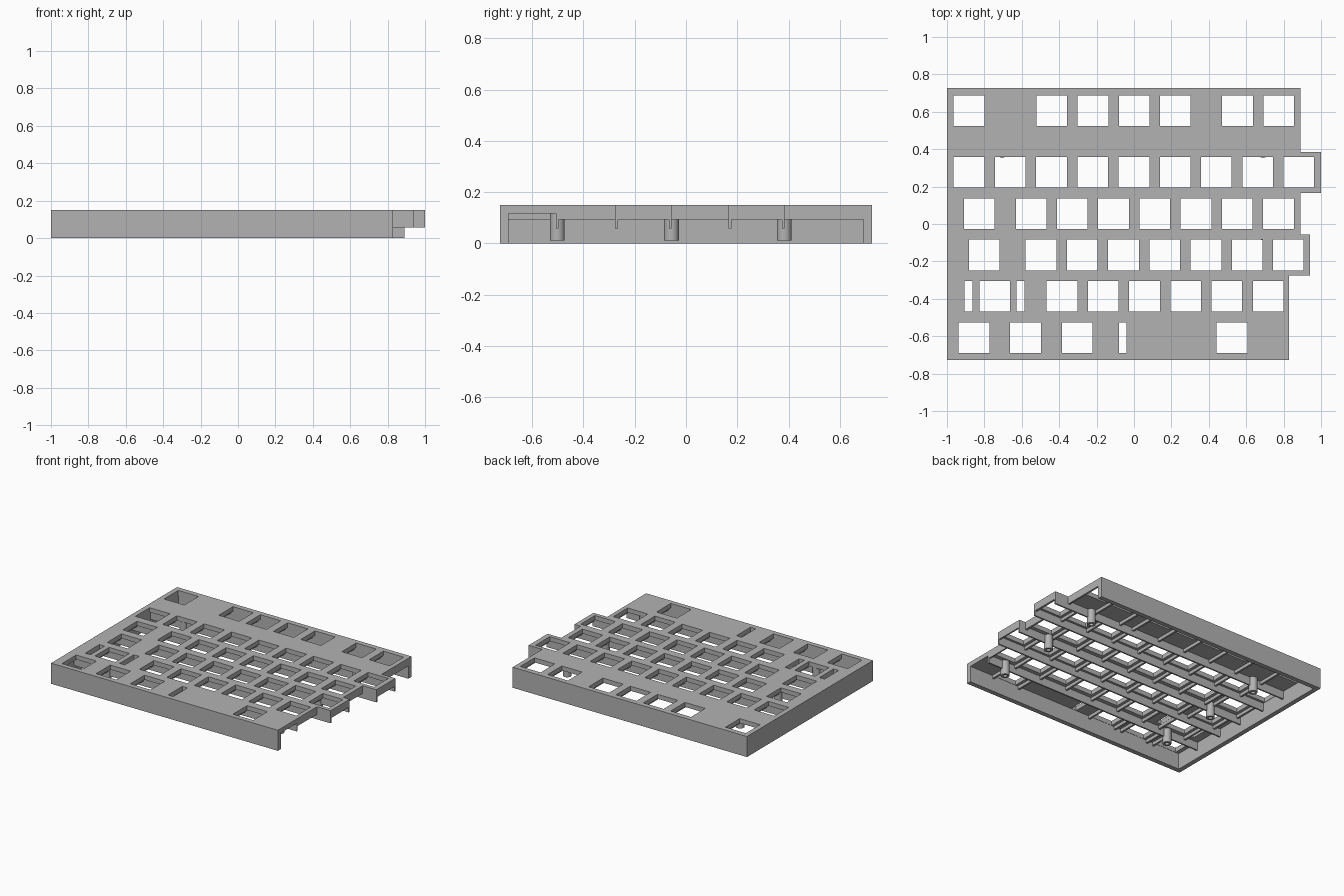
import bpy, bmesh, math
from mathutils import Matrix

cube = bpy.data.objects.get("Cube")
if cube:
    bpy.data.objects.remove(cube, do_unlink=True)

grey = bpy.data.materials.new("plain grey")
grey.use_nodes = True
COLOUR = (0.45, 0.45, 0.45, 1)
grey.diffuse_color = COLOUR
grey.node_tree.nodes["Principled BSDF"].inputs["Base Color"].default_value = COLOUR

# Main measures
TOP, PLATE, CROSS, RIB = 0.15, 0.117, 0.094, 0.058
BACK, LEFT, WALL = 0.726, -1.0, 0.034
HALF, CELL = 0.082, 0.11


def finish(name, bm):
    bmesh.ops.recalc_face_normals(bm, faces=bm.faces)
    mesh = bpy.data.meshes.new(name)
    bm.to_mesh(mesh)
    bm.free()
    mesh.materials.append(grey)
    obj = bpy.data.objects.new(name, mesh)
    bpy.context.collection.objects.link(obj)
    return obj


def add_box(bm, x0, x1, y0, y1, z0, z1):
    centre = Matrix.Translation(((x0 + x1) / 2, (y0 + y1) / 2, (z0 + z1) / 2))
    size = Matrix.Diagonal((x1 - x0, y1 - y0, z1 - z0, 1))
    bmesh.ops.create_cube(bm, size=1, matrix=centre @ size)


def run(start, count):
    return [start + 0.2204 * i for i in range(count)]


# Rows from back to front: key row centre, lower edge, right end, key centres, slit centres
rows = [
    (0.606, 0.385, 0.89, [-0.882] + run(-0.44, 4) + run(0.553, 2), []),
    (0.276, 0.166, 1.0, run(-0.882, 9), []),
    (0.055, -0.056, 0.89, [-0.828] + run(-0.55, 7), []),
    (-0.166, -0.276, 0.94, [-0.8] + run(-0.497, 7), []),
    (-0.386, -0.497, 0.83, [-0.745] + run(-0.385, 6), [-0.884, -0.606]),
    (-0.608, -BACK, 0.83, [-0.855, -0.58, -0.304, 0.524], [-0.06]),
]

# Stepped top plate
outline = [(LEFT, -BACK), (LEFT, BACK)]
upper = BACK
for _, lower, end, _, _ in rows:
    if outline[-1][0] == end:
        outline.pop()
    else:
        outline.append((end, upper))
    outline.append((end, lower))
    upper = lower
bm = bmesh.new()
base = bm.faces.new([bm.verts.new((x, y, PLATE)) for x, y in outline])
solid = bmesh.ops.extrude_face_region(bm, geom=[base])
bmesh.ops.translate(bm, vec=(0, 0, TOP - PLATE),
                    verts=[v for v in solid["geom"] if isinstance(v, bmesh.types.BMVert)])
plate = finish("top_plate", bm)

# Key openings and stabiliser slits
bm = bmesh.new()
for y, _, _, keys, slits in rows:
    for half, centres in ((HALF, keys), (0.021, slits)):
        for x in centres:
            add_box(bm, x - half, x + half, y - HALF, y + HALF, 0.1, 0.2)
cutter = finish("opening_cutter", bm)
cutter.hide_render = True
cut = plate.modifiers.new("openings", "BOOLEAN")
cut.operation, cut.solver, cut.object = "DIFFERENCE", "EXACT", cutter
bpy.context.view_layer.objects.active = plate
bpy.ops.object.modifier_apply(modifier=cut.name)
bpy.data.objects.remove(cutter, do_unlink=True)

# Skirt walls on three sides, open on the right
for name, x0, x1, y0, y1 in (
    ("back_wall", LEFT, 0.89, BACK - WALL, BACK),
    ("front_wall", LEFT, 0.83, -BACK, -BACK + WALL),
    ("left_wall", LEFT, LEFT + WALL, -BACK + WALL, BACK - WALL),
):
    bm = bmesh.new()
    add_box(bm, x0, x1, y0, y1, 0, PLATE)
    finish(name, bm)

# Long ribs along the row edges
bm = bmesh.new()
for above, below in zip(rows, rows[1:]):
    end = max(above[2], below[2])
    edge = above[1]
    # keep the rib flush with whichever row sticks out further
    shift = 0.011 if above[2] > below[2] else 0
    add_box(bm, LEFT + WALL, end, edge - 0.011 + shift, edge + shift, RIB, PLATE)
finish("row_ribs", bm)

# Short ribs between neighbouring keys
bm = bmesh.new()
upper = BACK - WALL
for _, lower, end, keys, _ in rows:
    lower = max(lower, -BACK + WALL)
    edges = []
    for x in sorted(c + s * CELL for c in keys for s in (-1, 1)):
        if not edges or x - edges[-1] > 0.02:
            edges.append(x)
    for x in edges:
        right = end if end - x < 0.03 else x + 0.007
        if x - 0.007 > LEFT + WALL:
            add_box(bm, x - 0.007, right, lower, upper, CROSS, PLATE)
    upper = lower
finish("key_ribs", bm)

# Hollow screw posts
SEGMENTS = 32
profile = [(0.014, 0.09), (0.014, 0.012), (0.029, 0.012), (0.029, PLATE)]
for side, x in (("right", -0.705), ("left", 0.69)):
    for place, y in (("back", 0.383), ("middle", -0.057), ("front", -0.502)):
        bm = bmesh.new()
        rings = [[bm.verts.new((x + r * math.cos(math.tau * i / SEGMENTS),
                                y + r * math.sin(math.tau * i / SEGMENTS), z))
                  for i in range(SEGMENTS)] for r, z in profile]
        for a, b in zip(rings, rings[1:]):
            for i in range(SEGMENTS):
                j = (i + 1) % SEGMENTS
                bm.faces.new((a[i], a[j], b[j], b[i]))
        bm.faces.new(rings[0])
        bm.faces.new(rings[-1])
        post = finish(f"{place}_{side}_post", bm)
        bpy.ops.object.select_all(action="DESELECT")
        post.select_set(True)
        bpy.context.view_layer.objects.active = post
        bpy.ops.object.shade_smooth_by_angle(angle=math.radians(35))
